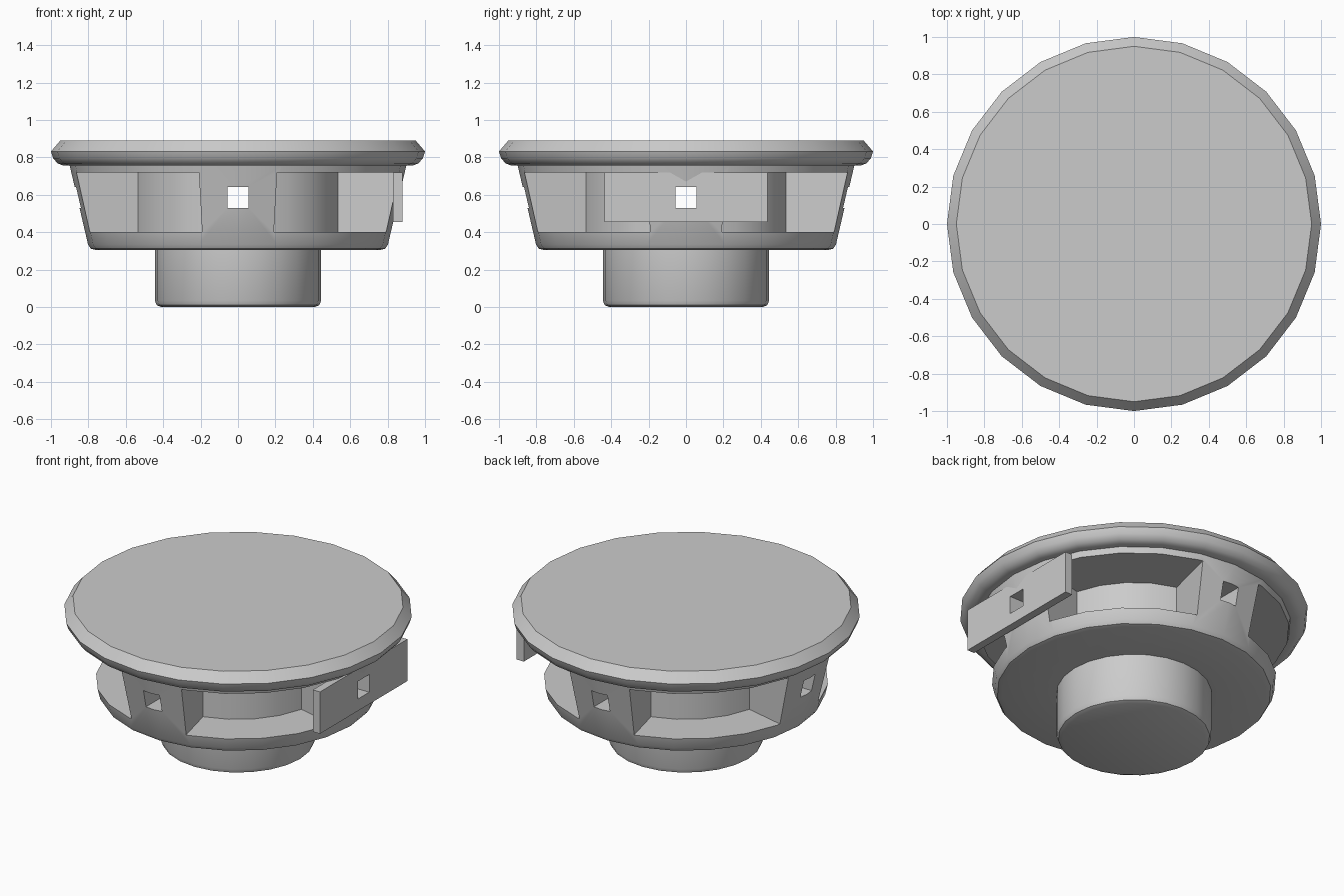
import bpy, bmesh, math
from math import cos, sin, radians

SEGMENTS = 24
POST_HALF_ANGLE = 13.6

if "Cube" in bpy.data.objects:
    bpy.data.objects.remove(bpy.data.objects["Cube"], do_unlink=True)

grey = bpy.data.materials.new("light grey")
grey.use_nodes = True
colour = (0.6, 0.6, 0.6, 1)
grey.diffuse_color = colour
grey.node_tree.nodes["Principled BSDF"].inputs["Base Color"].default_value = colour


def finish(bm, name):
    """Turn a bmesh into a grey object with outward normals."""
    bmesh.ops.recalc_face_normals(bm, faces=bm.faces)
    mesh = bpy.data.meshes.new(name)
    bm.to_mesh(mesh)
    bm.free()
    mesh.materials.append(grey)
    obj = bpy.data.objects.new(name, mesh)
    bpy.context.collection.objects.link(obj)
    return obj


def lathe(name, profile):
    """Revolve (radius, height) points about z."""
    bm = bmesh.new()
    verts = [bm.verts.new((r, 0, z)) for r, z in profile]
    edges = [bm.edges.new(pair) for pair in zip(verts, verts[1:])]
    bmesh.ops.spin(bm, geom=verts + edges, cent=(0, 0, 0), axis=(0, 0, 1),
                   angle=2 * math.pi, steps=SEGMENTS)
    bmesh.ops.remove_doubles(bm, verts=bm.verts, dist=0.0005)
    return finish(bm, name)


def box(name, low, high):
    bm = bmesh.new()
    bmesh.ops.create_cube(bm, size=1)
    for v in bm.verts:
        v.co = [a if c < 0 else b for c, a, b in zip(v.co, low, high)]
    return finish(bm, name)


def window_cutter(middle, low, high):
    """Thick curved wedge covering one opening between posts."""
    half = 45 - POST_HALF_ANGLE
    angles = [radians(middle - half + 2 * half * i / 4) for i in range(5)]
    outline = [(1.1 * cos(a), 1.1 * sin(a)) for a in angles]
    outline += [(0.55 * cos(a), 0.55 * sin(a)) for a in reversed(angles)]
    bm = bmesh.new()
    base = bm.faces.new([bm.verts.new((x, y, low)) for x, y in outline])
    top = bmesh.ops.extrude_face_region(bm, geom=[base])["geom"]
    for v in top:
        if isinstance(v, bmesh.types.BMVert):
            v.co.z = high
    return finish(bm, "window_cutter")


def cut(obj, cutter):
    mod = obj.modifiers.new("cut", "BOOLEAN")
    mod.operation = "DIFFERENCE"
    mod.solver = "EXACT"
    mod.object = cutter
    bpy.context.view_layer.objects.active = obj
    bpy.ops.object.modifier_apply(modifier=mod.name)


# Hollow basket with magnet cup and closed top rim, outside then inside
outside = [(0, 0), (0.41, 0), (0.435, 0.01), (0.445, 0.035), (0.445, 0.305),
           (0.76, 0.305), (0.787, 0.312), (0.802, 0.335), (0.9, 0.757),
           (0.935, 0.757), (0.965, 0.768), (0.988, 0.795), (1, 0.832), (0.95, 0.89), (0, 0.89)]
inside = [(0, 0.87), (0.94, 0.87), (0.975, 0.83), (0.95, 0.78), (0.882, 0.775),
          (0.78, 0.34), (0.755, 0.325), (0.425, 0.325), (0.425, 0.04), (0.4, 0.02), (0, 0.02)]
basket = lathe("speaker_basket", outside + inside)

# Connector plate on the side
plate = box("connector_plate", (0.83, -0.437, 0.455), (0.88, 0.437, 0.72))

# Four windows, and square holes through the posts and plate
windows = [window_cutter(m, 0.4, 0.72) for m in (45, 135, 225, 315)]
hole_x = box("hole_cutter_x", (-1.2, -0.056, 0.53), (1.2, 0.056, 0.642))
hole_y = box("hole_cutter_y", (-0.056, -1.2, 0.53), (0.056, 1.2, 0.642))
for cutter in windows + [hole_x, hole_y]:
    cut(basket, cutter)
cut(plate, hole_x)
for cutter in windows + [hole_x, hole_y]:
    bpy.data.objects.remove(cutter, do_unlink=True)

# Smooth shading with crisp edges
bpy.ops.object.select_all(action="DESELECT")
for obj in (basket, plate):
    obj.select_set(True)
bpy.context.view_layer.objects.active = basket
bpy.ops.object.shade_smooth_by_angle(angle=radians(30))
